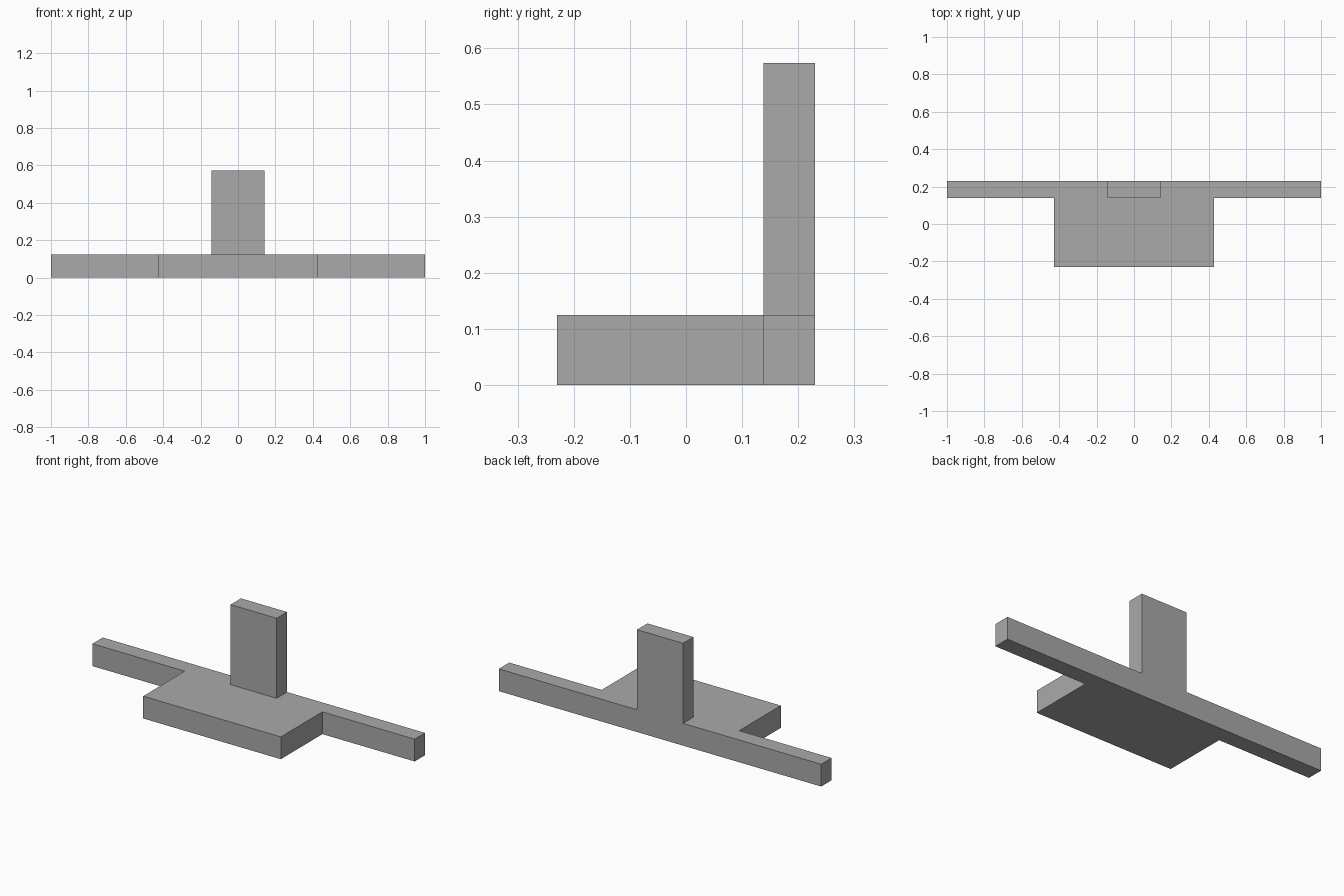
import bpy
import bmesh

cube = bpy.data.objects.get("Cube")
if cube:
    bpy.data.objects.remove(cube, do_unlink=True)

# Main dimensions
BAR, PLATE, POST = 1.0, 0.427, 0.143      # half widths
BACK, STEP, FRONT = 0.23, 0.138, -0.23    # depth stations
BASE_TOP, POST_TOP = 0.125, 0.574

grey = bpy.data.materials.new("plain grey")
grey.use_nodes = True
color = (0.40, 0.40, 0.40, 1)
grey.diffuse_color = color
grey.node_tree.nodes["Principled BSDF"].inputs["Base Color"].default_value = color

bm = bmesh.new()


def cell(x0, x1, z0, z1):
    corners = ((x0, z0), (x1, z0), (x1, z1), (x0, z1))
    return bm.faces.new([bm.verts.new((x, BACK, z)) for x, z in corners])


def pull_forward(faces, distance):
    result = bmesh.ops.extrude_face_region(bm, geom=faces)["geom"]
    moved = [g for g in result if isinstance(g, bmesh.types.BMVert)]
    bmesh.ops.translate(bm, verts=moved, vec=(0, -distance, 0))
    return [g for g in result if isinstance(g, bmesh.types.BMFace)]


# Rear silhouette: long bar with the upright post
stations = (-BAR, -PLATE, -POST, POST, PLATE, BAR)
for left, right in zip(stations, stations[1:]):
    cell(left, right, 0, BASE_TOP)
cell(-POST, POST, BASE_TOP, POST_TOP)
bmesh.ops.remove_doubles(bm, verts=bm.verts, dist=0.0001)

# Bar and post thickness; the back faces stay to close the solid
back = list(bm.faces)
copies = bmesh.ops.duplicate(bm, geom=back)["geom"]
fronts = pull_forward(back, BACK - STEP)
bmesh.ops.remove_doubles(bm, verts=bm.verts, dist=0.0001)

# Central plate projecting forward from the bar
plate = [f for f in fronts if f.is_valid
         and abs(f.calc_center_median().x) < PLATE
         and f.calc_center_median().z < BASE_TOP]
pull_forward(plate, STEP - FRONT)

# Merge coplanar cells into clean flat faces
bmesh.ops.dissolve_limit(bm, angle_limit=0.01, verts=bm.verts, edges=bm.edges)
bmesh.ops.recalc_face_normals(bm, faces=bm.faces)

mesh = bpy.data.meshes.new("stand_with_post")
bm.to_mesh(mesh)
bm.free()
mesh.materials.append(grey)
stand = bpy.data.objects.new("stand_with_post", mesh)
bpy.context.collection.objects.link(stand)
